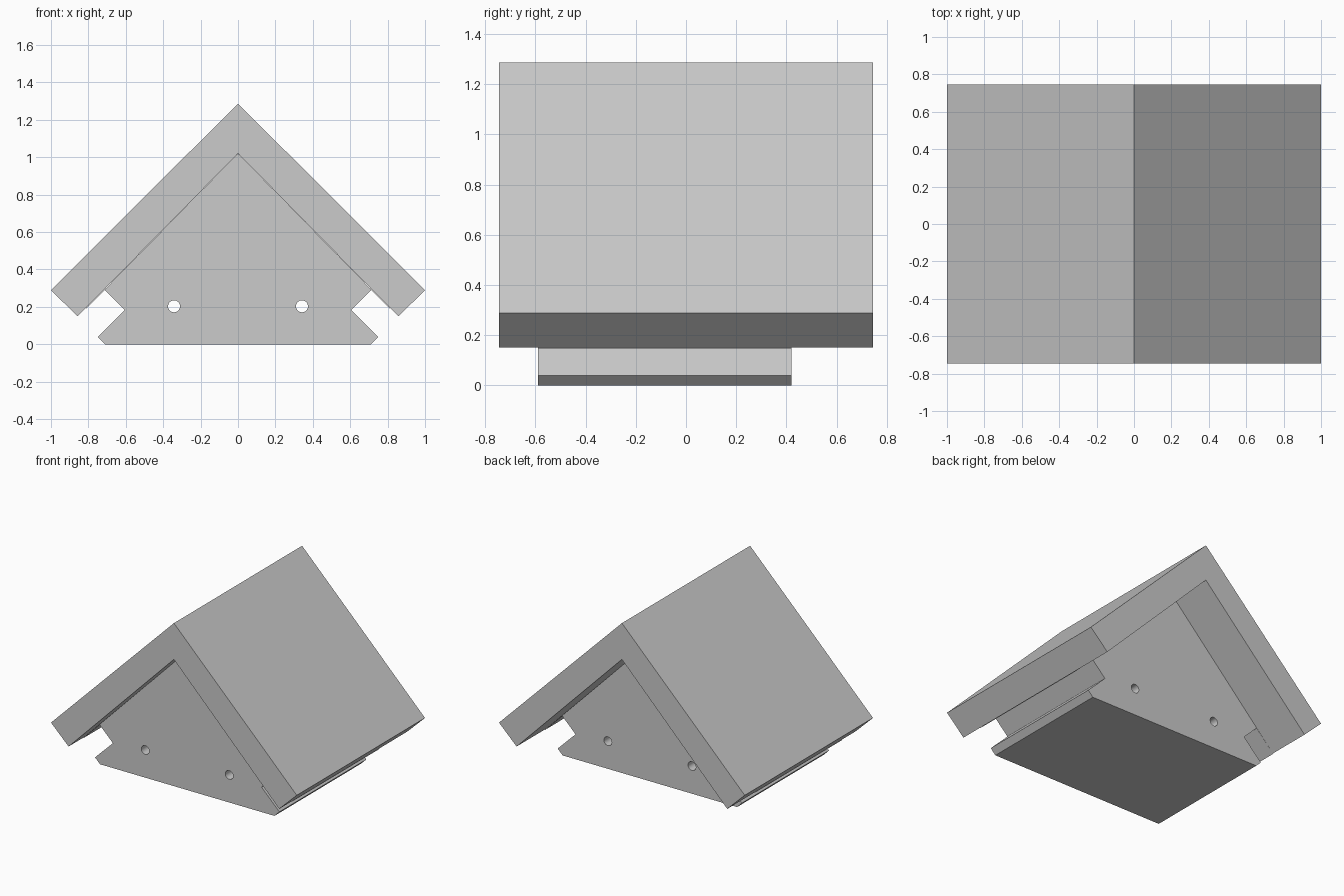
import bpy
import bmesh
import math

cube = bpy.data.objects.get("Cube")
if cube:
    bpy.data.objects.remove(cube, do_unlink=True)

# Single grey material
grey = bpy.data.materials.new("light_grey")
grey.use_nodes = True
grey.diffuse_color = (0.6, 0.6, 0.6, 1)
grey.node_tree.nodes["Principled BSDF"].inputs["Base Color"].default_value = (0.6, 0.6, 0.6, 1)


def prism(name, half, y0, y1):
    """Mirror a half outline (x, z) that runs from the centre line around +x, and extrude it along y."""
    outline = half + [(-x, z) for x, z in reversed(half) if x > 0]
    bm = bmesh.new()
    face = bm.faces.new([bm.verts.new((x, y0, z)) for x, z in outline])
    ext = bmesh.ops.extrude_face_region(bm, geom=[face])
    moved = [v for v in ext["geom"] if isinstance(v, bmesh.types.BMVert)]
    bmesh.ops.translate(bm, verts=moved, vec=(0, y1 - y0, 0))
    bmesh.ops.recalc_face_normals(bm, faces=bm.faces)
    mesh = bpy.data.meshes.new(name)
    bm.to_mesh(mesh)
    bm.free()
    mesh.materials.append(grey)
    obj = bpy.data.objects.new(name, mesh)
    bpy.context.collection.objects.link(obj)
    return obj


# Chevron roof with square-cut eaves
prism("roof", [(0, 1.02), (0.857, 0.15), (1, 0.288), (0, 1.287)], -0.745, 0.745)

# Solid body with side notches and thin lips under the roof
body = prism("body", [(0, 0), (0.71, 0), (0.75, 0.04), (0.605, 0.183),
                      (0.713, 0.29), (0.857, 0.146), (0, 1.02)], -0.59, 0.42)

# Two round holes drilled from front to back
for side in (-1, 1):
    bpy.ops.mesh.primitive_cylinder_add(vertices=32, radius=0.032, depth=3,
                                        location=(side * 0.342, 0, 0.203),
                                        rotation=(math.pi / 2, 0, 0))
    drill = bpy.context.object
    drill.name = "hole_cutter"
    drill.hide_render = True
    drill.data.materials.append(grey)
    cut = body.modifiers.new("hole", 'BOOLEAN')
    cut.operation = 'DIFFERENCE'
    cut.solver = 'EXACT'
    cut.object = drill
    bpy.context.view_layer.objects.active = body
    bpy.ops.object.modifier_apply(modifier=cut.name)
    bpy.data.objects.remove(drill, do_unlink=True)

# Smooth hole walls, sharp edges elsewhere
bpy.ops.object.select_all(action='DESELECT')
body.select_set(True)
bpy.context.view_layer.objects.active = body
bpy.ops.object.shade_smooth_by_angle(angle=math.radians(30))
